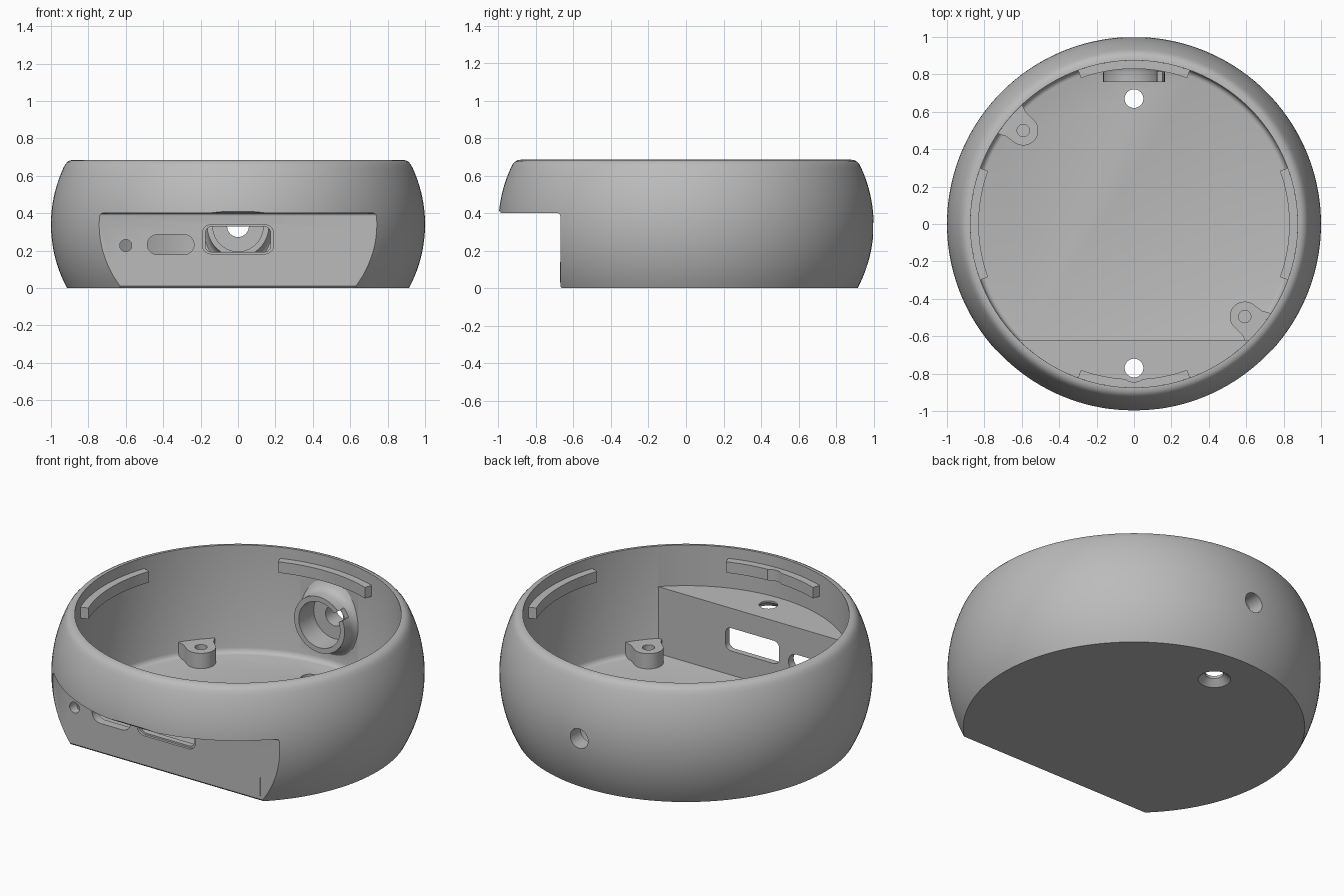
import bpy, bmesh, math
from math import sin, cos, pi, radians
from mathutils import Matrix, Vector

cube = bpy.data.objects.get("Cube")
if cube:
    bpy.data.objects.remove(cube, do_unlink=True)

grey = bpy.data.materials.new("matte grey")
grey.use_nodes = True
grey.diffuse_color = (0.5, 0.5, 0.5, 1)
grey.node_tree.nodes["Principled BSDF"].inputs["Base Color"].default_value = (0.5, 0.5, 0.5, 1)


def finish(name, bm, matrix):
    """Turn a bmesh into an object with outward normals."""
    bmesh.ops.transform(bm, matrix=matrix, verts=bm.verts)
    bmesh.ops.recalc_face_normals(bm, faces=bm.faces)
    mesh = bpy.data.meshes.new(name)
    bm.to_mesh(mesh)
    bm.free()
    mesh.materials.append(grey)
    obj = bpy.data.objects.new(name, mesh)
    bpy.context.collection.objects.link(obj)
    return obj


def lathe(name, profile, seg=48, matrix=Matrix()):
    """Closed solid of revolution from (radius, height) points."""
    bm = bmesh.new()
    rings = [[bm.verts.new((r * cos(2 * pi * i / seg), r * sin(2 * pi * i / seg), z))
              for i in range(seg)] for r, z in profile]
    for a, b in zip(rings, rings[1:]):
        for i in range(seg):
            j = (i + 1) % seg
            bm.faces.new((a[i], a[j], b[j], b[i]))
    bm.faces.new(rings[0])
    bm.faces.new(rings[-1])
    return finish(name, bm, matrix)


def prism(name, outline, low, high, matrix=Matrix()):
    """Extrude a flat outline between two heights."""
    bm = bmesh.new()
    face = bm.faces.new([bm.verts.new((x, y, low)) for x, y in outline])
    new = bmesh.ops.extrude_face_region(bm, geom=[face])["geom"]
    top = [v for v in new if isinstance(v, bmesh.types.BMVert)]
    bmesh.ops.translate(bm, verts=top, vec=(0, 0, high - low))
    return finish(name, bm, matrix)


def combine(target, tool, operation="DIFFERENCE"):
    mod = target.modifiers.new("combine", "BOOLEAN")
    mod.operation, mod.solver, mod.object = operation, "EXACT", tool
    bpy.context.view_layer.objects.active = target
    bpy.ops.object.modifier_apply(modifier=mod.name)
    bpy.data.objects.remove(tool, do_unlink=True)


def arc(cx, cy, r, start, end, n=8):
    return [(cx + r * cos(radians(start + (end - start) * i / n)),
             cy + r * sin(radians(start + (end - start) * i / n))) for i in range(n + 1)]


def rounded(cx, cy, w, h, r):
    pts = []
    for k, (sx, sy) in enumerate(((1, 1), (-1, 1), (-1, -1), (1, -1))):
        pts += arc(cx + sx * (w / 2 - r), cy + sy * (h / 2 - r), r, 90 * k, 90 * k + 90)
    return pts


# Frames: local z along world +y, local z along world x
ALONG_Y = Matrix(((1, 0, 0, 0), (0, 0, 1, 0), (0, 1, 0, 0), (0, 0, 0, 1)))
ALONG_X = Matrix(((0, 0, 1, 0), (1, 0, 0, 0), (0, 1, 0, 0), (0, 0, 0, 1)))
AXIS_Z = 0.33   # height of the rear socket

# Bulging outer shell
R = 0.72
profile = []
for i in range(21):
    z = 0.64 * i / 20
    profile.append((1 - R + math.sqrt(R * R - (z - 0.34) ** 2), z))
profile += [(0.924, 0.66), (0.912, 0.674), (0.897, 0.682), (0.88, 0.685)]
body = lathe("housing", profile, 144)

# Inner cavity with a filleted floor and a raised front shelf
cavity = lathe("cavity", [(0.845, 0.05), (0.858, 0.054), (0.868, 0.064), (0.873, 0.08), (0.875, 1)], 144)
combine(cavity, prism("shelf_block", [(-2, -1), (-0.62, -1), (-0.62, 0.445), (-2, 0.445)],
                      -2, 2, ALONG_X))
combine(body, cavity)

# Front notch with softened corners
combine(body, prism("notch", [(-2, 0.41), (-0.995, 0.41), (-0.985, 0.4), (-0.685, 0.4), (-0.674, 0.396),
                              (-0.67, 0.385), (-0.67, 0.01), (-0.66, -0.001), (-0.66, -1), (-2, -1)],
                    -2, 2, ALONG_X))

# Rear socket: boss, pocket, key slot and outlet
socket = Matrix.Translation((0, 0, AXIS_Z)) @ ALONG_Y
combine(body, lathe("boss", [(0.165, 0.76), (0.165, 0.81), (0.172, 0.835), (0.19, 0.855),
                             (0.215, 0.868), (0.215, 0.9)], 64, socket), "UNION")
combine(body, lathe("pocket", [(0.135, 0.7), (0.135, 0.9)], 64, socket))
combine(body, lathe("outlet", [(0.058, 0.85), (0.058, 1.2)], 40, socket))
key = socket @ Matrix.Rotation(radians(33), 4, "Z")
combine(body, prism("key_slot", [(0.1, -0.028), (0.19, -0.028), (0.19, 0.028), (0.1, 0.028)],
                    0.7, 0.815, key))

# Port openings in the front wall
combine(body, prism("port", rounded(0, 0.26, 0.35, 0.135, 0.035), -0.8, -0.5, ALONG_Y))
combine(body, prism("port_recess", rounded(0, 0.26, 0.38, 0.155, 0.045), -0.8, -0.655, ALONG_Y))
combine(body, prism("switch_slot", rounded(-0.36, 0.232, 0.25, 0.106, 0.0529), -0.8, -0.5, ALONG_Y))
combine(body, lathe("pin_hole", [(0.032, -0.8), (0.032, -0.6)], 32,
                    Matrix.Translation((-0.6, 0, 0.227)) @ ALONG_Y))

# Countersunk screw holes in the floor and the shelf
for y, z in ((0.67, 0), (-0.77, 0.4)):
    combine(body, lathe("screw_hole", [(0.098, -0.01), (0.05, 0.035), (0.05, 0.1)], 40,
                        Matrix.Translation((0, y, z))))

parts = [body]

# Four retaining tabs under the rim
for k, side in enumerate(("left", "rear", "right", "front")):
    mid = 90 * k
    outline = arc(0, 0, 0.83, mid - 20, mid + 20, 16) + arc(0, 0, 0.89, mid + 20, mid - 20, 16)
    tab = prism(side + "_tab", outline, 0.555, 0.62)
    if side == "front":
        # Tool clearance above the shelf screw
        combine(tab, lathe("clearance", [(0.075, 0.5), (0.075, 0.7)], 40,
                           Matrix.Translation((0, -0.77, 0))))
    parts.append(tab)

# Two screw posts joined to the wall
for name, x, y in (("front_left_post", 0.592, -0.495), ("rear_right_post", -0.592, 0.5)):
    place = Matrix.Translation((x, y, 0)) @ Matrix.Rotation(math.atan2(y, x), 4, "Z")
    outline = arc(0, 0, 0.08, 90, 270, 20) + [(0.05, -0.083), (0.085, -0.098), (0.13, -0.12),
                                              (0.13, 0.12), (0.085, 0.098), (0.05, 0.083)]
    post = prism(name, outline, 0.03, 0.14, place)
    combine(post, lathe("pilot", [(0.033, 0.055), (0.033, 0.2)], 32,
                        Matrix.Translation((x, y, 0))))
    parts.append(post)

# Smooth curved surfaces, keep hard edges
bpy.ops.object.select_all(action="DESELECT")
for obj in parts:
    obj.select_set(True)
bpy.context.view_layer.objects.active = body
bpy.ops.object.shade_smooth_by_angle(angle=radians(30))
